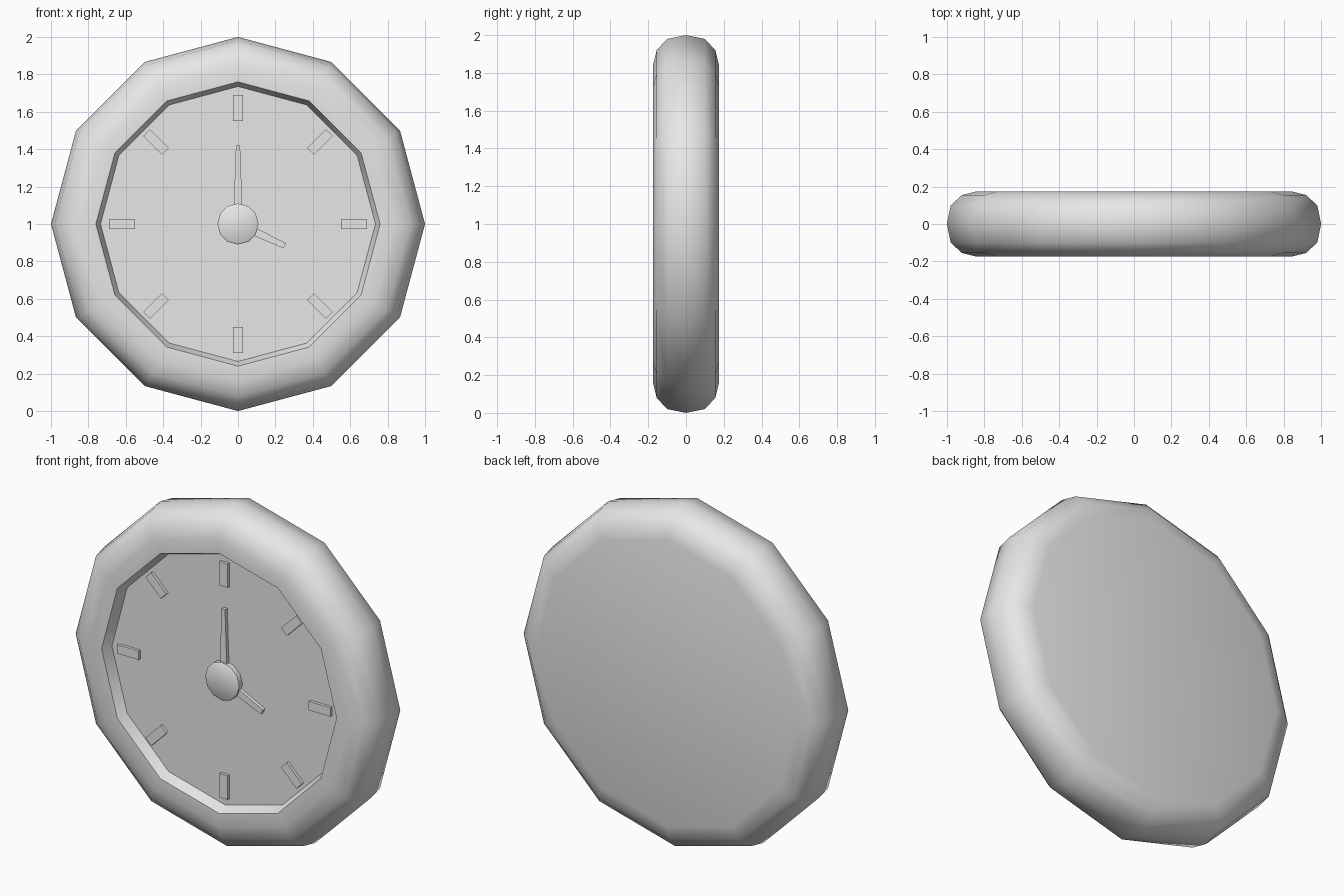
import bpy, bmesh, math
from mathutils import Matrix, Vector

cube = bpy.data.objects.get("Cube")
if cube:
    bpy.data.objects.remove(cube, do_unlink=True)

GREY = (0.8, 0.8, 0.8, 1.0)
mat = bpy.data.materials.new("plain grey")
mat.use_nodes = True
mat.diffuse_color = GREY
bsdf = next(n for n in mat.node_tree.nodes if n.type == 'BSDF_PRINCIPLED')
bsdf.inputs["Base Color"].default_value = GREY

CENTRE = Vector((0, 0, 1))
SIDES = 12
FLOOR = -0.115


def finish(bm, name, angle):
    bmesh.ops.recalc_face_normals(bm, faces=bm.faces)
    mesh = bpy.data.meshes.new(name)
    bm.to_mesh(mesh)
    bm.free()
    mesh.materials.append(mat)
    obj = bpy.data.objects.new(name, mesh)
    bpy.context.collection.objects.link(obj)
    bpy.ops.object.select_all(action='DESELECT')
    obj.select_set(True)
    bpy.context.view_layer.objects.active = obj
    bpy.ops.object.shade_smooth_by_angle(angle=math.radians(angle))
    return obj


def lathe(name, profile, angle):
    """Turn (radius, y) points about the clock axis and cap both ends."""
    bm = bmesh.new()
    rings = []
    for r, y in profile:
        rings.append([bm.verts.new(CENTRE + Vector((r * math.sin(a), y, r * math.cos(a))))
                      for a in (math.tau * i / SIDES for i in range(SIDES))])
    for low, high in zip(rings, rings[1:]):
        for i in range(SIDES):
            j = (i + 1) % SIDES
            bm.faces.new((low[i], low[j], high[j], high[i]))
    bm.faces.new(rings[0])
    bm.faces.new(rings[-1])
    return finish(bm, name, angle)


def bar(name, start, end, w_start, w_end, front, turn):
    """Tapered flat bar pointing outwards, turned clockwise from the top."""
    bm = bmesh.new()
    outline = [(-w_start / 2, start), (w_start / 2, start),
               (w_end / 2, end), (-w_end / 2, end)]
    face = bm.faces.new([bm.verts.new((x, FLOOR + 0.002, z)) for x, z in outline])
    top = bmesh.ops.extrude_face_region(bm, geom=[face])["geom"]
    for v in (g for g in top if isinstance(g, bmesh.types.BMVert)):
        v.co.y = front
    bm.transform(Matrix.Translation(CENTRE) @ Matrix.Rotation(math.radians(turn), 4, 'Y'))
    return finish(bm, name, 30)


# Case: recessed dial floor, front rim, rounded side and flat back
lathe("case", [(0.735, FLOOR), (0.76, -0.175), (0.84, -0.175), (0.92, -0.155),
               (0.98, -0.1), (1.0, 0), (0.98, 0.1), (0.92, 0.155), (0.84, 0.175)], 40)

# Hour markers around the dial
for i in range(8):
    bar(f"hour_marker_{i + 1}", 0.55, 0.69, 0.052, 0.052, FLOOR - 0.017, i * 45)

# Hands and central hub
bar("minute_hand", 0.0, 0.42, 0.052, 0.022, -0.136, 0)
bar("hour_hand", 0.0, 0.275, 0.05, 0.03, -0.136, 115)
lathe("hub", [(0.11, FLOOR + 0.002), (0.11, -0.146), (0.1, -0.153)], 40)
